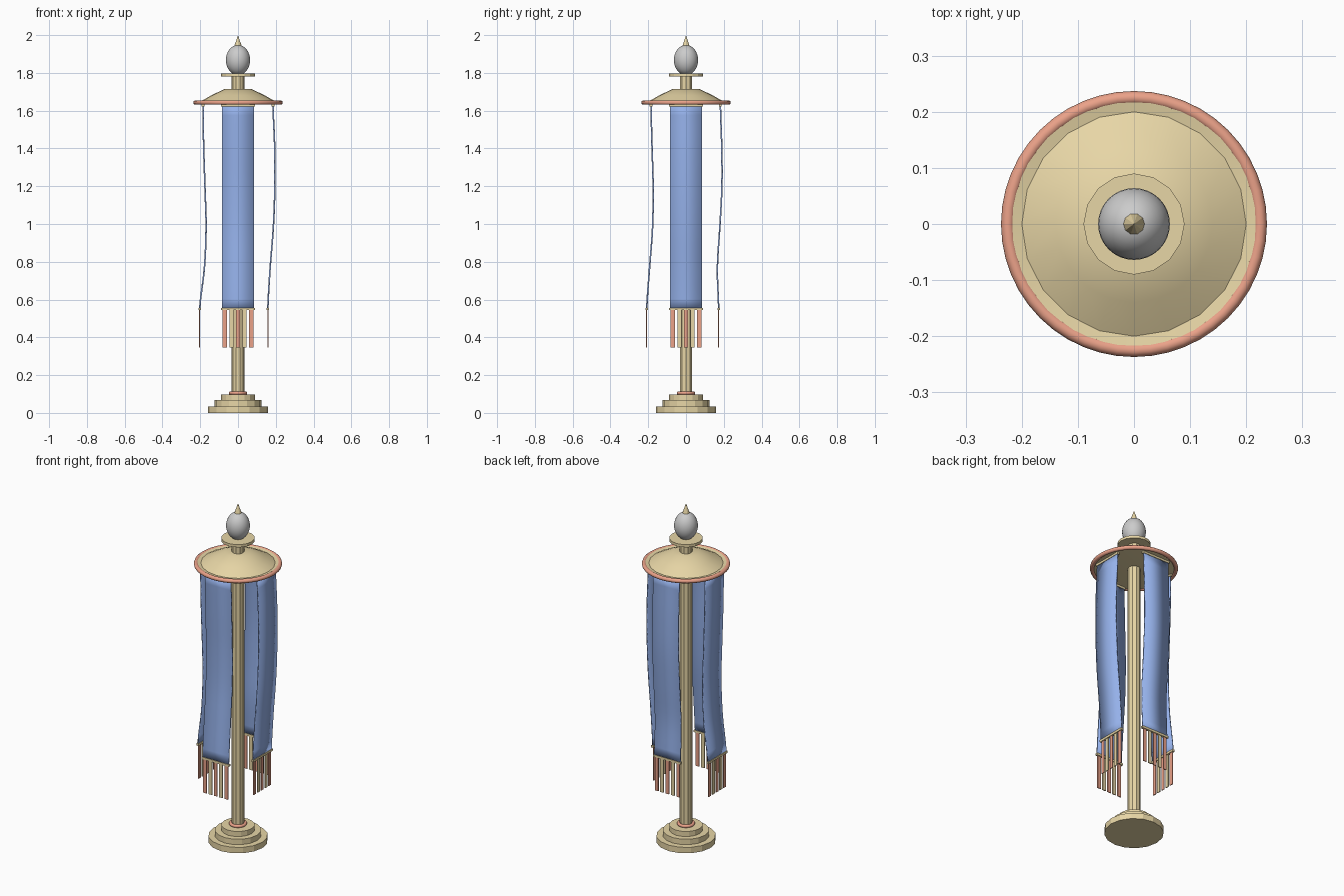
import bpy, bmesh, math
from mathutils import Matrix, Vector

if "Cube" in bpy.data.objects:
    bpy.data.objects.remove(bpy.data.objects["Cube"])


def material(name, rgb):
    m = bpy.data.materials.new(name)
    m.diffuse_color = (*rgb, 1)
    m.use_nodes = True
    m.node_tree.nodes["Principled BSDF"].inputs["Base Color"].default_value = m.diffuse_color
    return m


GOLD = material("gold", (0.80, 0.67, 0.38))
BLUE = material("blue_cloth", (0.30, 0.44, 0.82))
CORAL = material("coral", (0.83, 0.36, 0.25))


def finish(name, bm, mat=None, smooth=None):
    bmesh.ops.recalc_face_normals(bm, faces=bm.faces)
    mesh = bpy.data.meshes.new(name)
    bm.to_mesh(mesh)
    bm.free()
    ob = bpy.data.objects.new(name, mesh)
    bpy.context.collection.objects.link(ob)
    if mat:
        mesh.materials.append(mat)
    if smooth:
        bpy.ops.object.select_all(action='DESELECT')
        ob.select_set(True)
        bpy.context.view_layer.objects.active = ob
        bpy.ops.object.shade_smooth_by_angle(angle=math.radians(smooth))
    return ob


def lathe(name, profile, sides, mat=None, smooth=None):
    """Revolve (radius, z) points that start and end on the axis."""
    bm = bmesh.new()
    verts = [bm.verts.new((r, 0, z)) for r, z in profile]
    edges = [bm.edges.new(p) for p in zip(verts, verts[1:])]
    bmesh.ops.spin(bm, geom=verts + edges, cent=(0, 0, 0), axis=(0, 0, 1),
                   angle=2 * math.pi, steps=sides, use_duplicate=False)
    bmesh.ops.remove_doubles(bm, verts=bm.verts, dist=1e-5)
    return finish(name, bm, mat, smooth)


def disc(name, r, z0, z1, sides, mat=GOLD):
    return lathe(name, [(0, z0), (r, z0), (r, z1), (0, z1)], sides, mat)


def ring(name, major, minor, z, segs, minor_segs):
    bpy.ops.mesh.primitive_torus_add(location=(0, 0, z), major_radius=major, minor_radius=minor,
                                     major_segments=segs, minor_segments=minor_segs)
    ob = bpy.context.object
    ob.name = name
    ob.data.materials.append(CORAL)
    bpy.ops.object.shade_smooth()


def box(name, centre, size, angle, mat):
    bm = bmesh.new()
    rot = Matrix.Rotation(angle, 4, 'Z')
    bmesh.ops.create_cube(bm, size=1, matrix=rot @ Matrix.Translation(centre)
                          @ Matrix.Diagonal((*size, 1)))
    return finish(name, bm, mat)


# stepped base, pole and collar
disc("base_lower", 0.16, 0, 0.035, 16)
disc("base_middle", 0.125, 0.035, 0.067, 16)
disc("base_upper", 0.09, 0.067, 0.097, 16)
ring("base_collar", 0.04, 0.009, 0.105, 24, 8)
disc("pole", 0.034, 0.09, 1.785, 10)

# canopy with a small lip and coral rim
lathe("canopy", [(0, 1.715), (0.07, 1.715), (0.14, 1.682), (0.20, 1.648), (0.222, 1.652),
                 (0.222, 1.638), (0.20, 1.635), (0, 1.64)], 20, GOLD, 35)
ring("canopy_rim", 0.225, 0.012, 1.643, 48, 10)

# finial: plate, egg and spike
disc("finial_plate", 0.09, 1.78, 1.796, 16)
bpy.ops.mesh.primitive_uv_sphere_add(segments=32, ring_count=16, radius=1, location=(0, 0, 1.868))
egg = bpy.context.object
egg.name = "finial_egg"
egg.scale = (0.064, 0.064, 0.08)
bpy.ops.object.shade_smooth()
lathe("finial_spike", [(0, 1.938), (0.021, 1.938), (0, 2.0)], 10, GOLD)


def spline(vals, t):
    """Catmull-Rom through evenly spaced values."""
    n = len(vals) - 1
    i = min(int(t * n), n - 1)
    f = t * n - i
    a, b, c, d = (vals[min(max(i + k, 0), n)] for k in (-1, 0, 1, 2))
    return b + 0.5 * f * (c - a + f * (2 * a - 5 * b + 4 * c - d + f * (3 * (b - c) + d - a)))


# four swaying banners: outward distance from the pole, top to bottom
TOP, BOTTOM, HALF, ROWS = 1.63, 0.55, 0.085, 20
BANNERS = {
    "right": (0, (.185, .194, .195, .187, .170, .158)),
    "back": (90, (.182, .189, .190, .179, .166, .173)),
    "left": (180, (.185, .182, .175, .169, .178, .203)),
    "front": (270, (.185, .180, .174, .177, .193, .208)),
}
for side, (deg, sway) in BANNERS.items():
    ang = math.radians(deg)
    rot = Matrix.Rotation(ang, 3, 'Z')
    bm = bmesh.new()
    prev = None
    for i in range(ROWS + 1):
        t = i / ROWS
        r, z = spline(sway, t), TOP + (BOTTOM - TOP) * t
        row = [bm.verts.new(rot @ Vector((r, u, z))) for u in (-HALF, HALF)]
        if prev:
            bm.faces.new((prev[0], prev[1], row[1], row[0]))
        prev = row
    cloth = finish("banner_" + side, bm, BLUE, 40)
    solid = cloth.modifiers.new("thickness", 'SOLIDIFY')
    solid.thickness = 0.008
    solid.offset = 0

    # top rod, hem and fringe strips
    box("banner_rod_" + side, (sway[0], 0, 1.63), (0.014, 0.18, 0.014), ang, GOLD)
    box("banner_hem_" + side, (sway[-1], 0, 0.55), (0.014, 0.18, 0.013), ang, GOLD)
    for k in range(5):
        box(f"fringe_{side}_{k + 1}", (sway[-1], (k - 2) * 0.035, 0.445), (0.005, 0.022, 0.2),
            ang, GOLD if k % 2 else CORAL)
